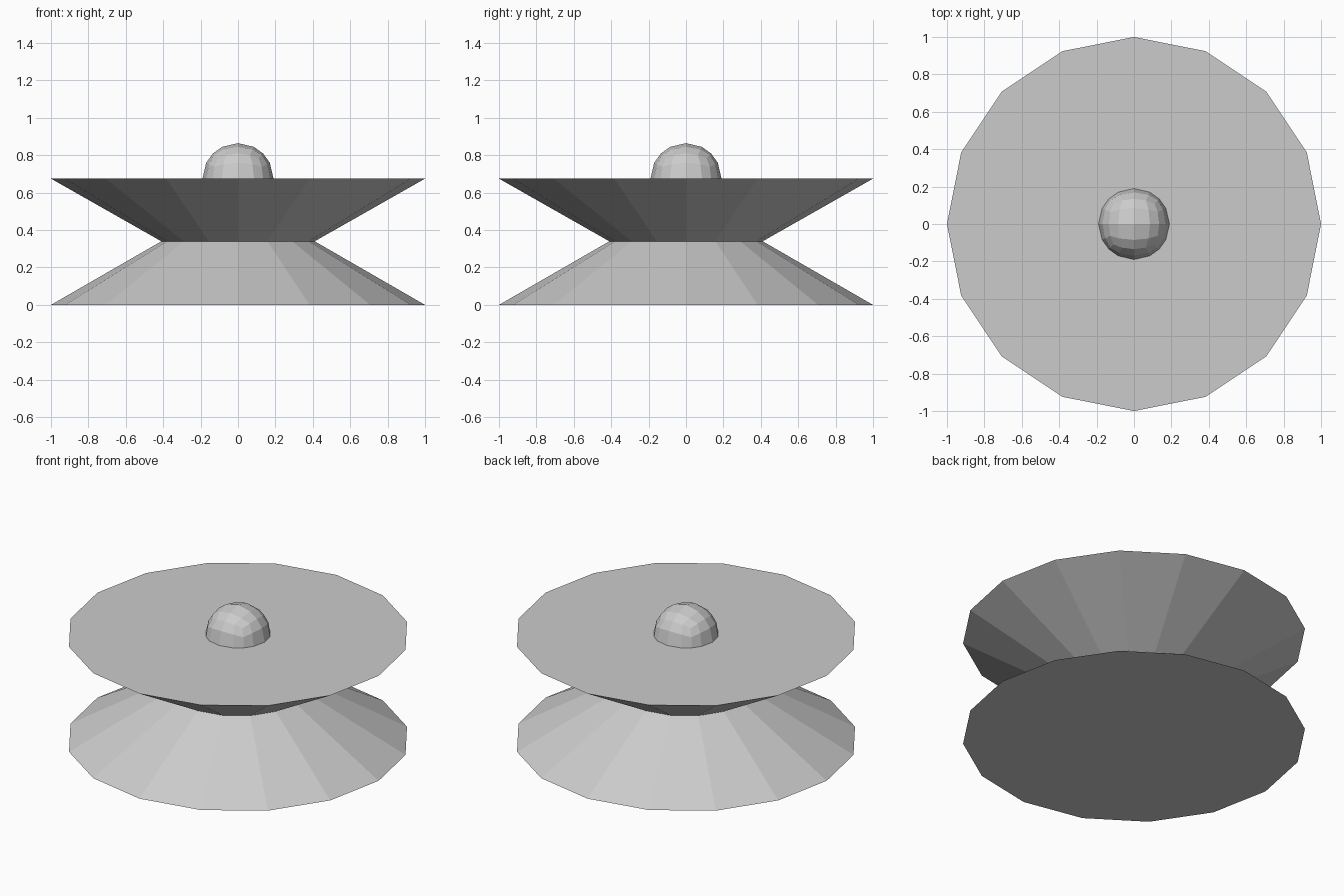
import bpy
import bmesh
from mathutils import Vector

cube = bpy.data.objects.get("Cube")
if cube:
    bpy.data.objects.remove(cube, do_unlink=True)

SIDES = 16
RIM, WAIST = 1.0, 0.41
MID, TOP = 0.34, 0.675
DOME_RADIUS = 0.19

grey = bpy.data.materials.new("light grey")
grey.use_nodes = True
colour = (0.6, 0.6, 0.6, 1)
grey.diffuse_color = colour
grey.node_tree.nodes["Principled BSDF"].inputs["Base Color"].default_value = colour


def add_object(name, bm):
    bmesh.ops.recalc_face_normals(bm, faces=bm.faces)
    mesh = bpy.data.meshes.new(name)
    bm.to_mesh(mesh)
    bm.free()
    mesh.materials.append(grey)
    obj = bpy.data.objects.new(name, mesh)
    bpy.context.collection.objects.link(obj)
    return obj


def frustum(name, bottom_radius, top_radius, low, high):
    bm = bmesh.new()
    bmesh.ops.create_cone(bm, cap_ends=True, segments=SIDES, radius1=bottom_radius,
                          radius2=top_radius, depth=high - low)
    bmesh.ops.translate(bm, verts=bm.verts, vec=(0, 0, (low + high) / 2))
    return add_object(name, bm)


# Flared base and matching inverted upper dish
frustum("flared_base", RIM, WAIST, 0, MID)
frustum("upper_dish", WAIST, RIM, MID, TOP)

# Faceted ball, half sunk into the flat top
bm = bmesh.new()
bmesh.ops.create_cube(bm, size=2)
bmesh.ops.subdivide_edges(bm, edges=bm.edges, cuts=3, use_grid_fill=True)
for v in bm.verts:
    v.co = v.co.normalized() * DOME_RADIUS + Vector((0, 0, TOP))
add_object("dome", bm)
